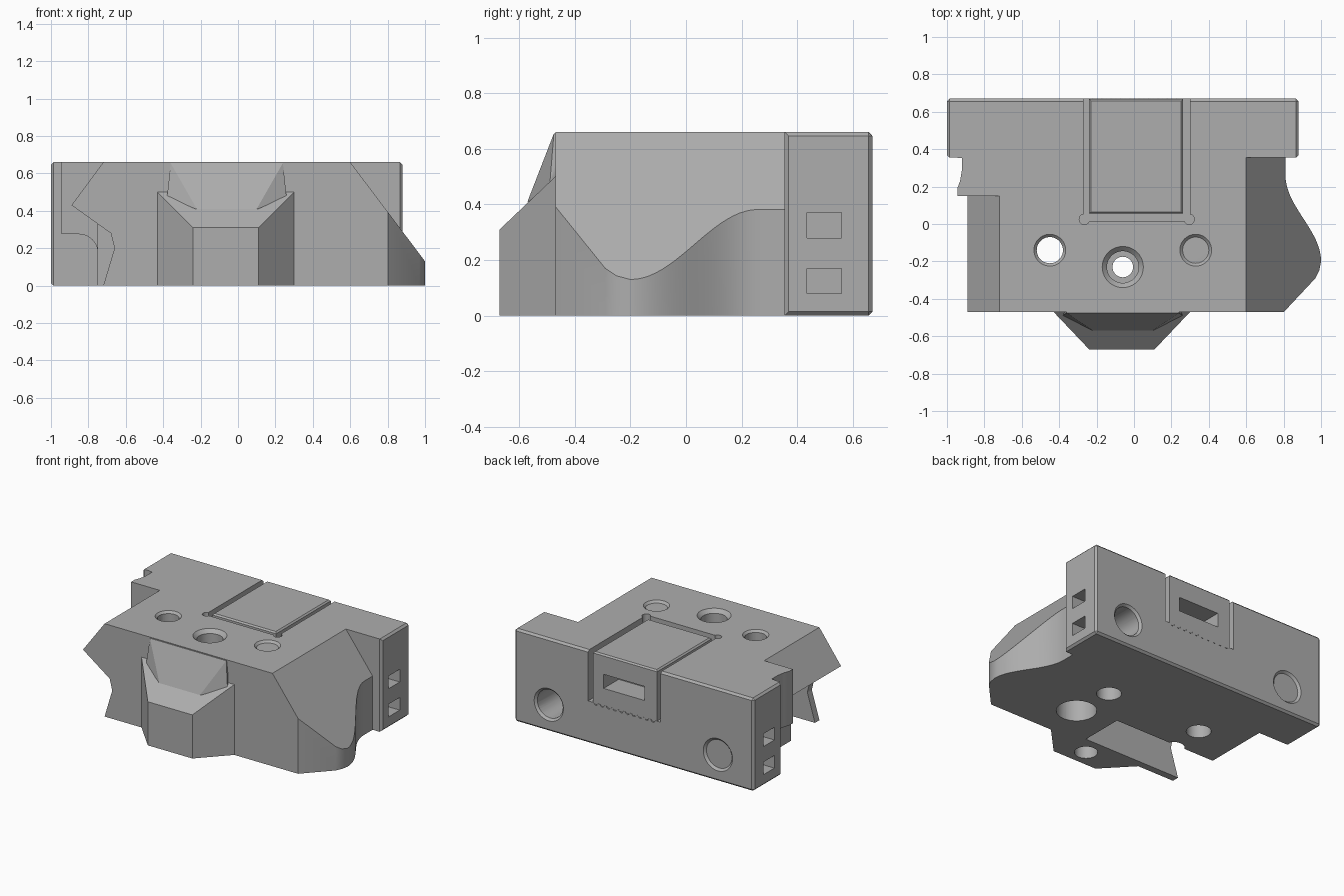
import bpy, bmesh, math
from mathutils import Vector, Matrix

if "Cube" in bpy.data.objects:
    bpy.data.objects.remove(bpy.data.objects["Cube"])

grey = bpy.data.materials.new("mid_grey")
grey.diffuse_color = (0.42, 0.42, 0.42, 1)
grey.use_nodes = True
grey.node_tree.nodes["Principled BSDF"].inputs["Base Color"].default_value = grey.diffuse_color


def make(name, bm):
    bmesh.ops.recalc_face_normals(bm, faces=bm.faces)
    me = bpy.data.meshes.new(name)
    bm.to_mesh(me)
    bm.free()
    ob = bpy.data.objects.new(name, me)
    bpy.context.collection.objects.link(ob)
    me.materials.append(grey)
    return ob


def prism(name, pts, to3d, depth):
    """Extrude a 2D outline; to3d places it, depth is the extrusion vector."""
    bm = bmesh.new()
    f = bm.faces.new([bm.verts.new(to3d(a, b)) for a, b in pts])
    r = bmesh.ops.extrude_face_region(bm, geom=[f])
    vs = [v for v in r["geom"] if isinstance(v, bmesh.types.BMVert)]
    bmesh.ops.translate(bm, verts=vs, vec=Vector(depth))
    return make(name, bm)


def box(name, x0, x1, y0, y1, z0, z1, bevel=0, keep=lambda m: True):
    bm = bmesh.new()
    bmesh.ops.create_cube(bm, size=1)
    for v in bm.verts:
        v.co = Vector((x1 if v.co.x > 0 else x0, y1 if v.co.y > 0 else y0, z1 if v.co.z > 0 else z0))
    if bevel:
        es = [e for e in bm.edges if keep((e.verts[0].co + e.verts[1].co) / 2)]
        bmesh.ops.bevel(bm, geom=es, offset=bevel, segments=1, affect='EDGES')
    return make(name, bm)


def hull(name, pts):
    bm = bmesh.new()
    for p in pts:
        bm.verts.new(p)
    bmesh.ops.convex_hull(bm, input=bm.verts[:])
    return make(name, bm)


def rod(p0, p1, r0, r1=None, seg=40):
    """Round cutter from p0 to p1, tapered if r1 is given."""
    p0, p1 = Vector(p0), Vector(p1)
    d = p1 - p0
    bm = bmesh.new()
    m = Matrix.Translation((p0 + p1) / 2) @ d.to_track_quat('Z', 'Y').to_matrix().to_4x4()
    bmesh.ops.create_cone(bm, cap_ends=True, segments=seg, radius1=r0,
                          radius2=r0 if r1 is None else r1, depth=d.length, matrix=m)
    return make("cutter", bm)


def combine(ob, other, op):
    mod = ob.modifiers.new("b", 'BOOLEAN')
    mod.operation, mod.solver, mod.object = op, 'EXACT', other
    dg = bpy.context.evaluated_depsgraph_get()
    dg.update()
    me = bpy.data.meshes.new_from_object(ob.evaluated_get(dg))
    ob.modifiers.clear()
    ob.data = me
    bpy.data.objects.remove(other)


# main body: front profile limited by the plan outline with its curved right flank
body = prism("body", [(-.72, .66), (.6, .66), (1, .13), (1, 0), (-.72, 0), (-.66, .2),
                      (-.68, .28), (-.89, .43)], lambda a, b: (a, -.47, b), (0, .85, 0))
flank = [(.81 + .095 * (1 + math.cos(math.pi * t / 20)), -.2 + .46 * t / 20) for t in range(21)]
plan = [(-1.1, -.6), (.68, -.6), (.97, -.29), (.99, -.25)] + flank + [(.81, .5), (-1.1, .5)]
combine(body, prism("plan", plan, lambda a, b: (a, b, -.1), (0, 0, 1)), 'INTERSECT')

# open cavity behind the thin left front wall
combine(body, box("cavity", -1.1, .05, -.42, -.11, -.1, .29), 'DIFFERENCE')

# left middle section: lower block, and upper shoulder with a rounded underside
combine(body, box("lower_left", -.75, -.4, -.11, .38, 0, .35), 'UNION')
arc = [(-.85 + .1 * math.cos(i * math.pi / 16), .175 + .1 * math.sin(i * math.pi / 16)) for i in range(9)]
combine(body, prism("shoulder", [(-.5, 0), (-.75, 0)] + arc + [(-.945, .275), (-.945, .66), (-.5, .66)],
                    lambda a, b: (a, .15, b), (0, .24, 0)), 'UNION')
combine(body, prism("shoulder_scoop", [(-1.2, .19), (-.945, .19), (-.93, .23), (-.92, .29),
                                       (-.92, .352), (-1.2, .352)],
                    lambda a, b: (a, b, -.1), (0, 0, 1)), 'DIFFERENCE')

# back block with chamfered outer edges
combine(body, box("back_block", -1, .88, .355, .67, 0, .66, .014,
                  lambda m: not (m.y < .4 and abs(m.x) < .5)), 'UNION')

# front nose and the ramp above it
nose = []
for x, y, z in ((-.24, -.67, .31), (.11, -.67, .31), (-.43, -.47, .5), (.30, -.47, .5),
                (-.43, -.44, .5), (.30, -.44, .5)):
    nose += [(x, y, 0), (x, y, z)]
combine(body, hull("nose", nose), 'UNION')
combine(body, hull("nose_ramp", [(-.22, -.57, .41), (.1, -.57, .41), (-.38, -.49, .47), (.26, -.49, .47),
                                 (-.36, -.475, .655), (.24, -.475, .655), (-.36, -.44, .655),
                                 (.24, -.44, .655), (-.36, -.44, .35), (.24, -.44, .35)]), 'UNION')

# pocket for the top insert, with relieved corners and a ribbed sill
cuts = [box("pocket", -.27, .30, .015, .8, .30, .8),
        rod((-.265, .025, .3), (-.265, .025, .8), .028, seg=20),
        rod((.295, .025, .3), (.295, .025, .8), .028, seg=20)]
cuts += [rod((-.21 + .05 * i, .6, .3), (-.21 + .05 * i, .8, .3), .016, seg=10) for i in range(10)]

# vertical screw holes with countersunk rims
for x in (-.45, .33):
    cuts += [rod((x, -.14, -.1), (x, -.14, .8), .07),
             rod((x, -.14, .645), (x, -.14, .675), .07, .1)]
cuts += [rod((-.06, -.23, -.1), (-.06, -.23, .8), .055),
         rod((-.06, -.23, .56), (-.06, -.23, .8), .085),
         rod((-.06, -.23, .635), (-.06, -.23, .685), .085, .135),
         rod((.33, -.18, -.1), (.33, -.18, .2), .13)]

# blind holes underneath
for x, y, r in ((.31, .12, .08), (-.44, .12, .08), (-.06, -.55, .075)):
    cuts.append(rod((x, y, -.1), (x, y, .2), r))

# round holes in the back
for x in (.61, -.72):
    cuts += [rod((x, .4, .19), (x, .8, .19), .1),
             rod((x, .655, .19), (x, .685, .19), .1, .13)]

# paired slots in both ends of the back block
for x0, x1 in ((.78, 1), (-1.1, -.9)):
    for z in (.08, .28):
        cuts.append(box("slot", x0, x1, .435, .56, z, z + .09))
for c in cuts:
    combine(body, c, 'DIFFERENCE')

# top insert with a slot in its back face
insert = box("top_insert", -.24, .262, .055, .668, .29, .66, .01, lambda m: m.z > .6)
combine(insert, box("slot", -.14, .18, .5, .8, .42, .52), 'DIFFERENCE')

# shading and material
for ob in (body, insert):
    ob.data.materials.clear()
    ob.data.materials.append(grey)
    bpy.ops.object.select_all(action='DESELECT')
    ob.select_set(True)
    bpy.context.view_layer.objects.active = ob
    bpy.ops.object.shade_smooth_by_angle(angle=math.radians(25))
